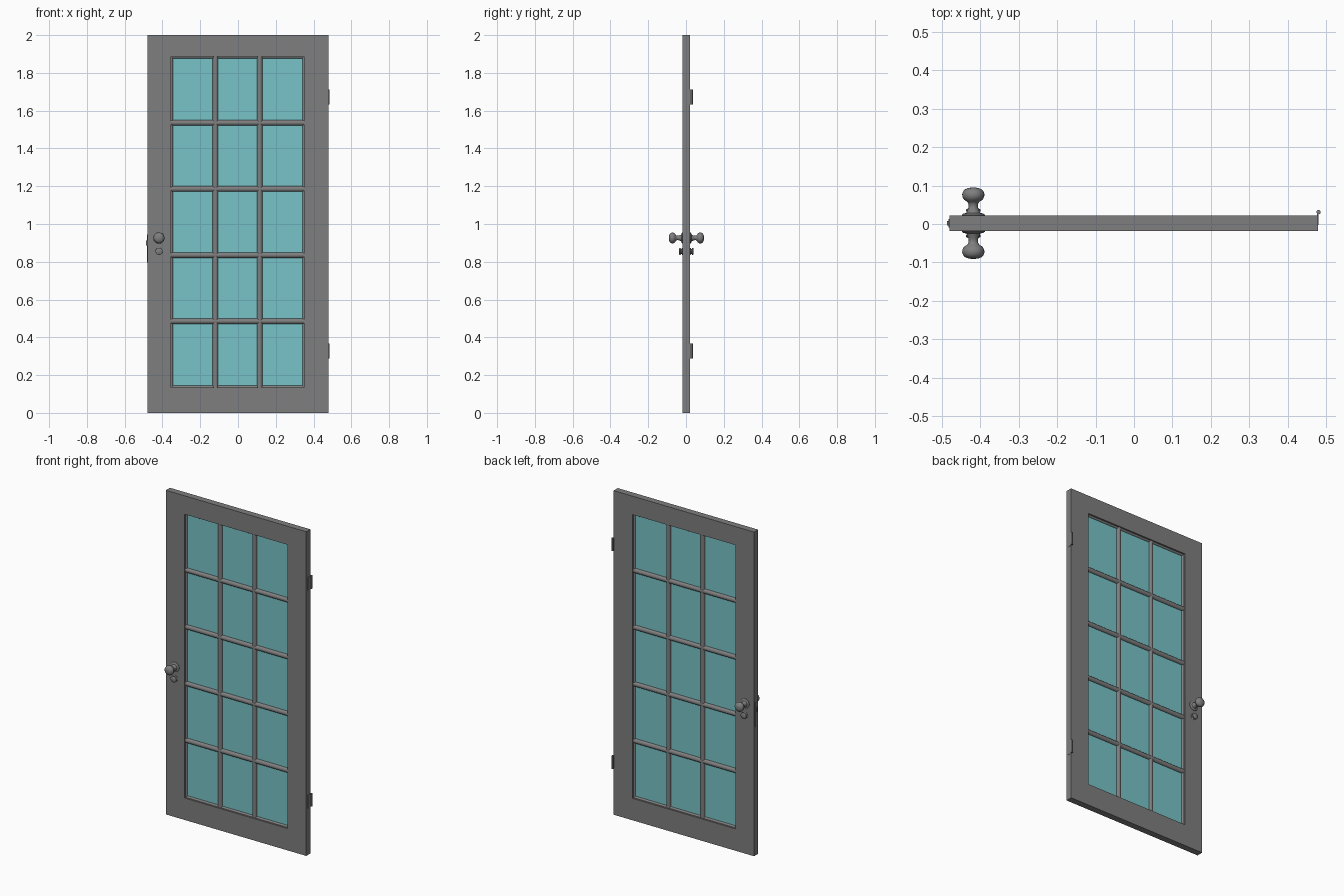
import bpy, bmesh, math
from mathutils import Matrix, Vector

cube = bpy.data.objects.get("Cube")
if cube:
    bpy.data.objects.remove(cube, do_unlink=True)


def material(name, color):
    m = bpy.data.materials.new(name)
    m.use_nodes = True
    m.diffuse_color = color
    m.node_tree.nodes["Principled BSDF"].inputs["Base Color"].default_value = color
    return m


GREY = material("grey", (0.21, 0.21, 0.21, 1))
GLASS = material("pale_teal", (0.19, 0.55, 0.58, 1))

MID = 0.002                       # centre of the door's thickness
HALF = 0.02
LEFT, RIGHT = -0.354, 0.35        # glazed opening
BOTTOM, TOP = 0.135, 1.886


def finish(name, bm, mat, smooth=False):
    bmesh.ops.recalc_face_normals(bm, faces=bm.faces)
    mesh = bpy.data.meshes.new(name)
    bm.to_mesh(mesh)
    bm.free()
    mesh.materials.append(mat)
    ob = bpy.data.objects.new(name, mesh)
    bpy.context.collection.objects.link(ob)
    if smooth:
        bpy.ops.object.select_all(action='DESELECT')
        ob.select_set(True)
        bpy.context.view_layer.objects.active = ob
        bpy.ops.object.shade_smooth_by_angle(angle=math.radians(40))
    return ob


def box(name, center, size, mat=GREY):
    bm = bmesh.new()
    bmesh.ops.create_cube(bm, size=1, matrix=Matrix.Translation(center) @ Matrix.Diagonal((*size, 1)))
    return finish(name, bm, mat)


def rod(name, a, b, radius, sides=16):
    a, b = Vector(a), Vector(b)
    turn = (b - a).to_track_quat('Z', 'Y').to_matrix().to_4x4()
    bm = bmesh.new()
    bmesh.ops.create_cone(bm, cap_ends=True, segments=sides, radius1=radius, radius2=radius,
                          depth=(b - a).length, matrix=Matrix.Translation((a + b) / 2) @ turn)
    return finish(name, bm, GREY, True)


def turned(name, profile, x, z, side, steps=24):
    """Spin a (radius, distance) profile about an axis along y."""
    bm = bmesh.new()
    verts = [bm.verts.new((x + r, MID + side * d, z)) for r, d in profile]
    edges = [bm.edges.new(pair) for pair in zip(verts, verts[1:])]
    bmesh.ops.spin(bm, geom=verts + edges, cent=(x, MID, z), axis=(0, 1, 0),
                   angle=math.tau, steps=steps)
    bmesh.ops.remove_doubles(bm, verts=bm.verts, dist=0.0001)
    return finish(name, bm, GREY, True)


# Door frame: four rectangular loops bridged into a closed ring
bm = bmesh.new()
outer = (-0.48, 0.478, 0, 2)
inner = (LEFT, RIGHT, BOTTOM, TOP)
loops = []
for (x0, x1, z0, z1), y in ((outer, MID - HALF), (inner, MID - HALF),
                            (inner, MID + HALF), (outer, MID + HALF)):
    loops.append([bm.verts.new((x, y, z)) for x, z in ((x0, z0), (x1, z0), (x1, z1), (x0, z1))])
for a, b in zip(loops, loops[1:] + loops[:1]):
    for i in range(4):
        j = (i + 1) % 4
        bm.faces.new((a[i], a[j], b[j], b[i]))
finish("door_frame", bm, GREY)

# Glass
box("glass", ((LEFT + RIGHT) / 2, MID, (BOTTOM + TOP) / 2),
    (RIGHT - LEFT, 0.004, TOP - BOTTOM), GLASS)

# Glazing bars, with slimmer beads along the opening's edges
for i in range(4):
    x = LEFT + (RIGHT - LEFT) * i / 3
    edge = i in (0, 3)
    rod("edge_bead" if edge else "vertical_bar", (x, MID, BOTTOM), (x, MID, TOP),
        0.01 if edge else 0.015)
for i in range(6):
    z = BOTTOM + (TOP - BOTTOM) * i / 5
    edge = i in (0, 5)
    rod("edge_bead" if edge else "horizontal_bar", (LEFT, MID, z), (RIGHT, MID, z),
        0.01 if edge else 0.015)

# Knobs and lock turns on both sides
KNOB_X, KNOB_Z, LOCK_Z = -0.418, 0.926, 0.855
knob = [(0, 0.019), (0.03, 0.019), (0.03, 0.022), (0.026, 0.025), (0.018, 0.027),
        (0.015, 0.034), (0.012, 0.042), (0.012, 0.05), (0.016, 0.056), (0.024, 0.061),
        (0.028, 0.068), (0.029, 0.075), (0.027, 0.082), (0.022, 0.088), (0.012, 0.092), (0, 0.093)]
lock = [(0, 0.019), (0.019, 0.019), (0.019, 0.022), (0.013, 0.025), (0.013, 0.028),
        (0.019, 0.031), (0.019, 0.035), (0.015, 0.038), (0, 0.039)]
for label, side in (("front", -1), ("back", 1)):
    turned(label + "_knob", knob, KNOB_X, KNOB_Z, side)
    turned(label + "_lock", lock, KNOB_X, LOCK_Z, side)

# Latch plate and bolt on the closing edge
box("latch_plate", (-0.48, MID, 0.87), (0.004, 0.022, 0.15))
box("latch_bolt", (-0.481, MID, 0.9), (0.01, 0.012, 0.026))

# Hinges on the back corner of the hanging edge
for label, z in (("upper", 1.672), ("lower", 0.328)):
    box(label + "_hinge_leaf", (0.478, 0.014, z), (0.003, 0.034, 0.08))
    rod(label + "_hinge_pin", (0.48, 0.031, z - 0.04), (0.48, 0.031, z + 0.04), 0.0055, 12)
